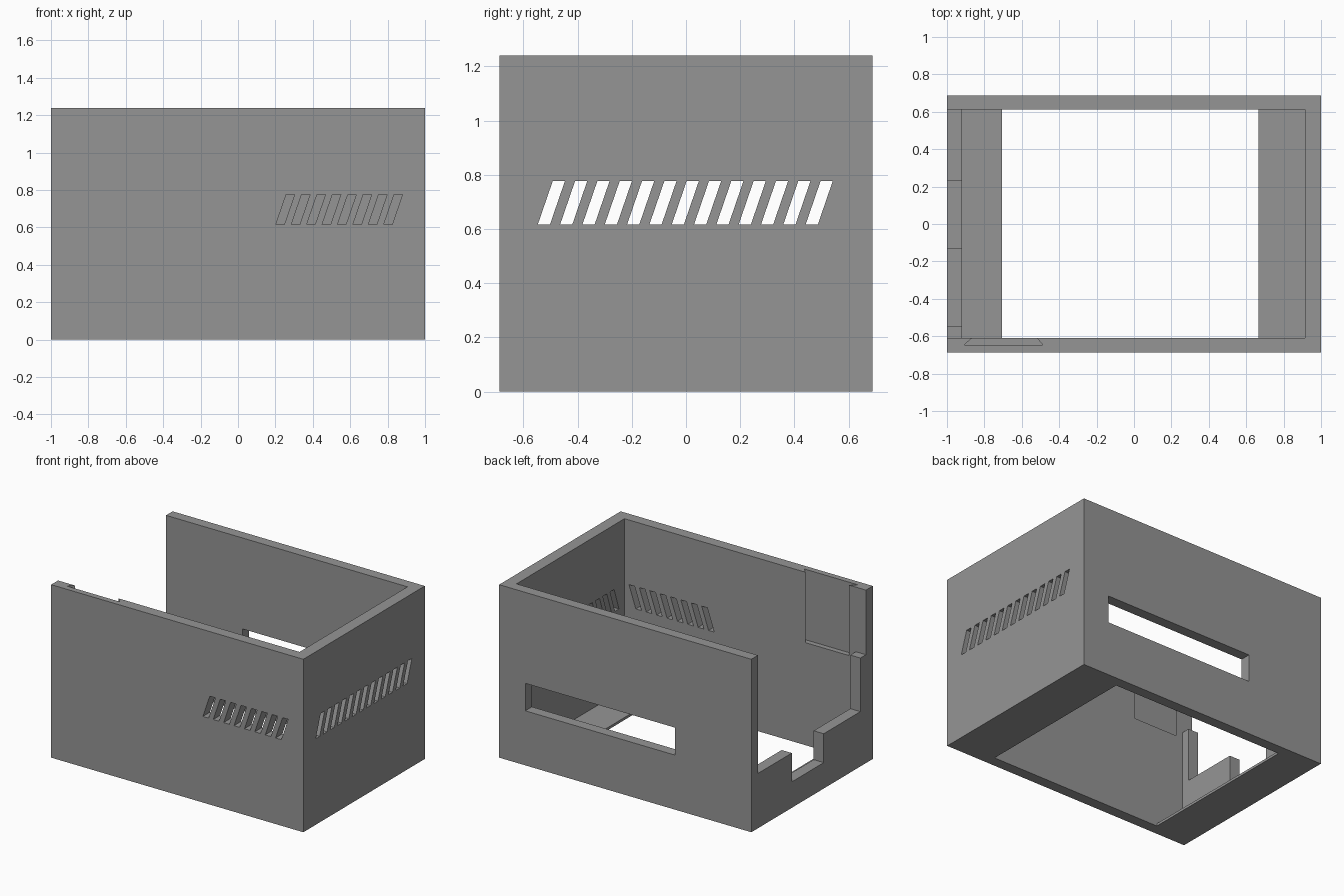
import bpy, bmesh
from mathutils import Vector

if "Cube" in bpy.data.objects:
    bpy.data.objects.remove(bpy.data.objects["Cube"])

# plane of profile -> how (u, v, depth) maps to x, y, z
AXES = {
    "xz": lambda u, v, d: Vector((u, d, v)),
    "yz": lambda u, v, d: Vector((d, u, v)),
    "xy": lambda u, v, d: Vector((u, v, d)),
}


def prisms(name, plane, profiles, d0, d1):
    """Extrude closed profiles between two depths into one object."""
    bm = bmesh.new()
    to3d = AXES[plane]
    for pts in profiles:
        a = [bm.verts.new(to3d(u, v, d0)) for u, v in pts]
        b = [bm.verts.new(to3d(u, v, d1)) for u, v in pts]
        bm.faces.new(a)
        bm.faces.new(b[::-1])
        for i in range(len(pts)):
            j = (i + 1) % len(pts)
            bm.faces.new((a[j], a[i], b[i], b[j]))
    bmesh.ops.recalc_face_normals(bm, faces=bm.faces)
    mesh = bpy.data.meshes.new(name)
    bm.to_mesh(mesh)
    bm.free()
    obj = bpy.data.objects.new(name, mesh)
    bpy.context.collection.objects.link(obj)
    return obj


def rect(u0, u1, v0, v1):
    return [(u0, v0), (u1, v0), (u1, v1), (u0, v1)]


def slanted_slots(start, count, pitch=0.0824, width=0.045, lean=0.055):
    """Row of leaning vent slots."""
    rows = []
    for i in range(count):
        u = start + i * pitch
        rows.append([(u, 0.617), (u + width, 0.617),
                     (u + width + lean, 0.777), (u + lean, 0.777)])
    return rows


# outer block
case = prisms("enclosure", "xy", [rect(-1, 1, -0.688, 0.688)], 0, 1.24)

# hollow with a thin ledge at each end and an open middle floor
cavity = prisms("cavity_cutter", "xz", [[
    (-0.705, -0.1), (0.665, -0.1), (0.665, 0.018), (0.915, 0.018),
    (0.915, 1.4), (-0.92, 1.4), (-0.92, 0.018), (-0.705, 0.018)]], -0.61, 0.613)

# stepped opening in the left wall
side_opening = prisms("side_opening_cutter", "yz", [[
    (0.613, 1.4), (0.613, 0.393), (0.23, 0.393), (0.23, 0.186), (-0.132, 0.186),
    (-0.132, 0.393), (-0.547, 0.393), (-0.547, 0.777), (-0.61, 0.777),
    (-0.61, 1.4)]], -1.1, -0.85)

# long window in the back wall
window = prisms("window_cutter", "xz", [rect(-0.394, 0.793, 0.391, 0.588)], 0.5, 0.8)

# dovetail pocket inside the front wall, open at the top
pocket = prisms("pocket_cutter", "xy", [[
    (-0.909, -0.647), (-0.487, -0.647), (-0.519, -0.61), (-0.519, -0.55),
    (-0.866, -0.55), (-0.866, -0.61)]], 0.735, 1.4)

# vent rows in the right and front walls
side_vents = prisms("side_vent_cutter", "yz", slanted_slots(-0.547, 13), 0.8, 1.1)
front_vents = prisms("front_vent_cutter", "xz", slanted_slots(0.203, 8), -0.8, -0.5)

cutters = [cavity, side_opening, window, pocket, side_vents, front_vents]
for c in cutters:
    c.hide_render = True
    mod = case.modifiers.new(c.name, "BOOLEAN")
    mod.operation = "DIFFERENCE"
    mod.solver = "EXACT"
    mod.object = c

# bake the cuts and remove the cutters
graph = bpy.context.evaluated_depsgraph_get()
case.data = bpy.data.meshes.new_from_object(case.evaluated_get(graph))
case.modifiers.clear()
for c in cutters:
    bpy.data.objects.remove(c)

# single grey finish
grey = bpy.data.materials.new("mid_grey")
grey.diffuse_color = (0.3, 0.3, 0.3, 1)
grey.use_nodes = True
grey.node_tree.nodes["Principled BSDF"].inputs["Base Color"].default_value = grey.diffuse_color
case.data.materials.clear()
case.data.materials.append(grey)
